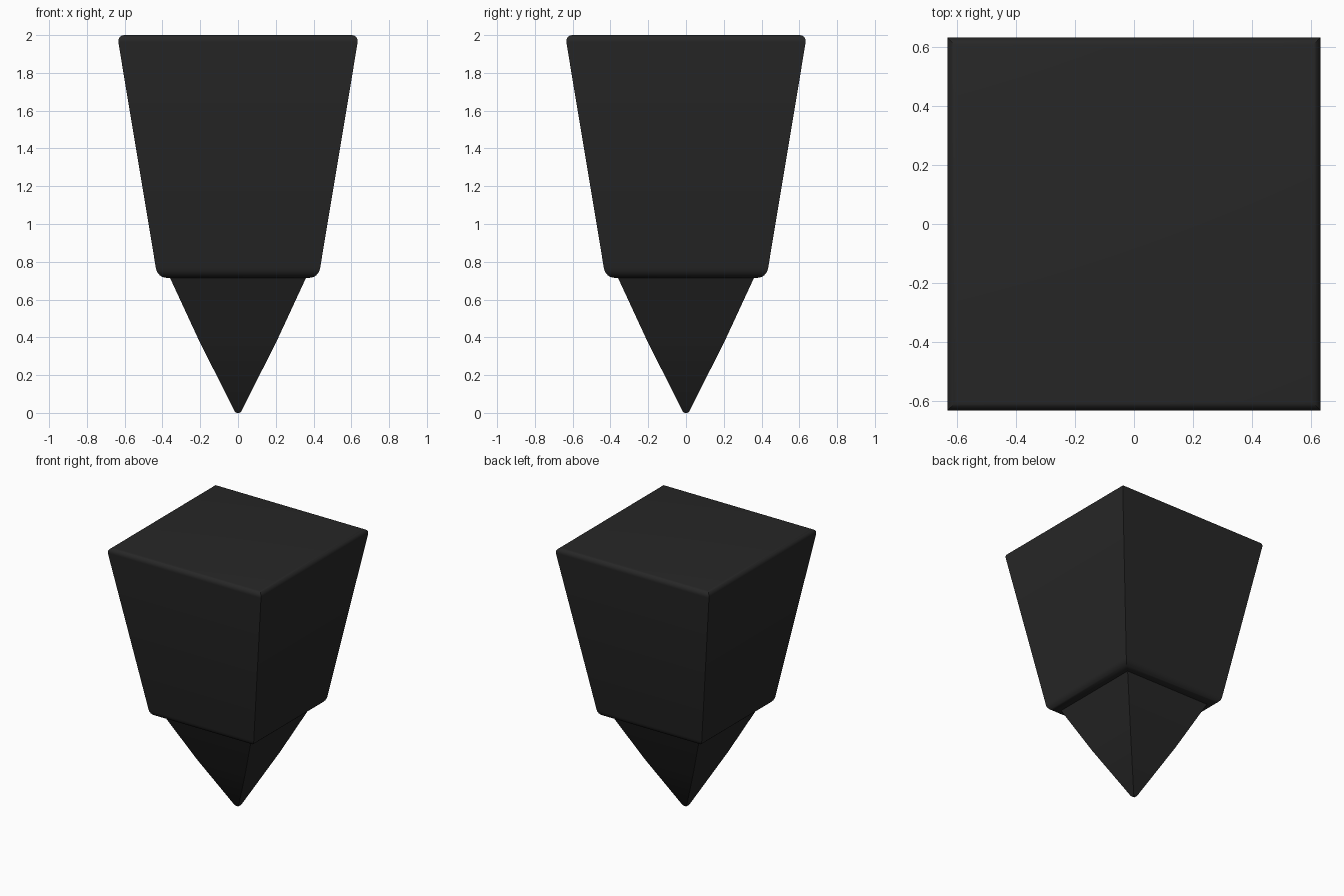
import bpy, bmesh, math

if "Cube" in bpy.data.objects:
    bpy.data.objects.remove(bpy.data.objects["Cube"])


def arc(cx, cz, r, start, end, steps=6):
    """Points of a rounded profile corner, angles in degrees."""
    pts = []
    for i in range(steps + 1):
        a = math.radians(start + (end - start) * i / steps)
        pts.append((cx + r * math.cos(a), cz + r * math.sin(a)))
    return pts


def square_loft(name, profile, mat):
    """Sweep a (half width, z) profile around a mitred square."""
    bm = bmesh.new()
    rings = [[bm.verts.new((sx * w, sy * w, z))
              for sx, sy in ((-1, -1), (1, -1), (1, 1), (-1, 1))]
             for w, z in profile]
    for a, b in zip(rings, rings[1:]):
        for i in range(4):
            j = (i + 1) % 4
            bm.faces.new((a[i], a[j], b[j], b[i]))
    bm.faces.new(rings[0][::-1])
    bm.faces.new(rings[-1])
    bmesh.ops.recalc_face_normals(bm, faces=bm.faces[:])
    mesh = bpy.data.meshes.new(name)
    bm.to_mesh(mesh)
    bm.free()
    mesh.materials.append(mat)
    obj = bpy.data.objects.new(name, mesh)
    bpy.context.collection.objects.link(obj)
    bpy.ops.object.select_all(action='DESELECT')
    obj.select_set(True)
    bpy.context.view_layer.objects.active = obj
    bpy.ops.object.shade_smooth_by_angle(angle=math.radians(30))
    return obj


dark = bpy.data.materials.new("dark_rubber")
dark.diffuse_color = (0.02, 0.02, 0.02, 1)
dark.use_nodes = True
dark.node_tree.nodes["Principled BSDF"].inputs["Base Color"].default_value = dark.diffuse_color

# Pointed tip, blunt end and slight bulge, then the underside ledge,
# rounded lower rim, tapered block and rounded top rim
profile = [(0.008, 0.0), (0.016, 0.006), (0.205, 0.38), (0.36, 0.715)]
profile += arc(0.377, 0.773, 0.058, -90, -9)
profile += arc(0.602, 1.968, 0.032, -9, 90)
square_loft("tapered_spike_block", profile, dark)
